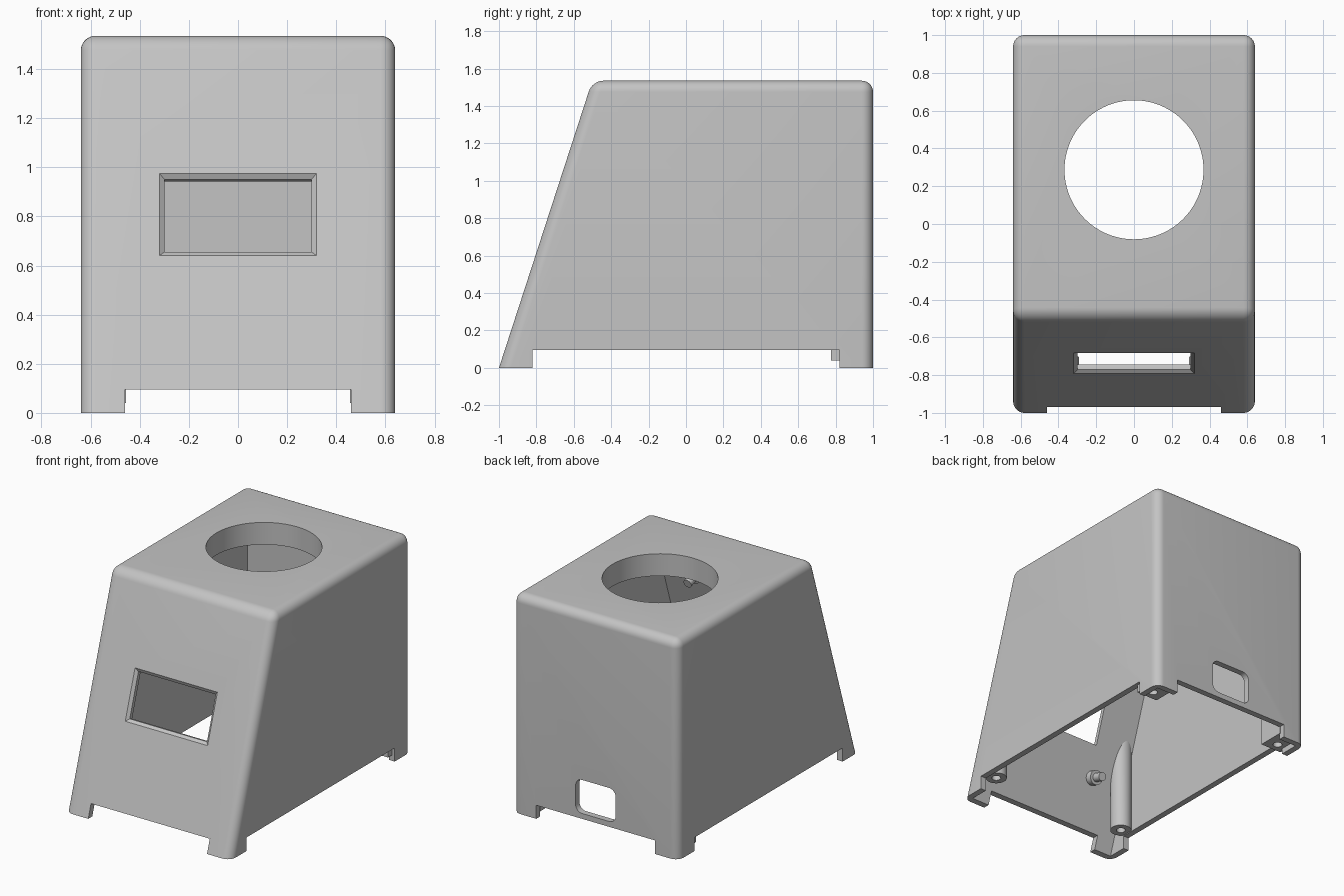
import bpy, bmesh, math
from mathutils import Matrix, Vector

cube = bpy.data.objects.get("Cube")
if cube:
    bpy.data.objects.remove(cube)

SLOPE = 0.325            # front wall lean, y per unit of height
HEIGHT, HALF_W = 1.535, 0.64
WALL = 0.043
LEAN = math.atan(SLOPE)

grey = bpy.data.materials.new("light_grey")
grey.use_nodes = True
grey.diffuse_color = (0.55, 0.55, 0.55, 1)
grey.node_tree.nodes["Principled BSDF"].inputs["Base Color"].default_value = (0.55, 0.55, 0.55, 1)


def finish(name, bm, matrix=None):
    if matrix:
        bm.transform(matrix)
    bmesh.ops.recalc_face_normals(bm, faces=bm.faces)
    mesh = bpy.data.meshes.new(name)
    bm.to_mesh(mesh)
    bm.free()
    mesh.materials.append(grey)
    obj = bpy.data.objects.new(name, mesh)
    bpy.context.collection.objects.link(obj)
    return obj


def prism(name, inset, bottom, top, back=1.0, bevel=0):
    """Box with a leaning front wall, pulled in by inset."""
    def front(z):
        return -1 + SLOPE * z + inset / math.cos(LEAN)
    bm = bmesh.new()
    profile = [(front(bottom), bottom), (back - inset, bottom),
               (back - inset, top), (front(top), top)]
    w = HALF_W - inset
    face = bm.faces.new([bm.verts.new((-w, y, z)) for y, z in profile])
    ext = bmesh.ops.extrude_face_region(bm, geom=[face])
    bmesh.ops.translate(bm, vec=(2 * w, 0, 0),
                        verts=[v for v in ext["geom"] if isinstance(v, bmesh.types.BMVert)])
    if bevel:
        edges = [e for e in bm.edges if any(v.co.z > bottom + 0.01 for v in e.verts)]
        bmesh.ops.bevel(bm, geom=edges, offset=bevel, segments=8, profile=0.5,
                        affect='EDGES', clamp_overlap=True)
    return finish(name, bm)


def box(name, size, center, round_y=0, matrix=None):
    bm = bmesh.new()
    bmesh.ops.create_cube(bm, size=1)
    bmesh.ops.scale(bm, vec=size, verts=bm.verts)
    if round_y:
        edges = [e for e in bm.edges if abs((e.verts[0].co - e.verts[1].co).y) > 0.01]
        bmesh.ops.bevel(bm, geom=edges, offset=round_y, segments=6, profile=0.5, affect='EDGES')
    bmesh.ops.translate(bm, vec=center, verts=bm.verts)
    return finish(name, bm, matrix)


def cylinder(name, radius, x, y, z0, z1, matrix=None, sides=32):
    bm = bmesh.new()
    bmesh.ops.create_cone(bm, cap_ends=True, segments=sides, radius1=radius,
                          radius2=radius, depth=z1 - z0)
    bmesh.ops.translate(bm, vec=(x, y, (z0 + z1) / 2), verts=bm.verts)
    return finish(name, bm, matrix)


def boolean(target, tool, operation='DIFFERENCE', keep=False):
    mod = target.modifiers.new("cut", 'BOOLEAN')
    mod.operation, mod.solver, mod.object = operation, 'EXACT', tool
    bpy.context.view_layer.objects.active = target
    bpy.ops.object.modifier_apply(modifier=mod.name)
    if not keep:
        bpy.data.objects.remove(tool)


def smooth(obj):
    bpy.ops.object.select_all(action='DESELECT')
    obj.select_set(True)
    bpy.context.view_layer.objects.active = obj
    bpy.ops.object.shade_smooth_by_angle(angle=math.radians(30))


# Hollow housing with a thick top
housing = prism("housing", 0, 0, HEIGHT, bevel=0.06)
boolean(housing, prism("cavity", WALL, -0.2, HEIGHT - 0.155))

# Round opening in the top
boolean(housing, cylinder("top_opening", 0.368, 0, 0.287, 1.2, 1.8, sides=96))

# Gaps between the corner feet
boolean(housing, box("side_gap", (3, 1.64, 0.19), (0, 0, 0)))
boolean(housing, box("end_gap", (0.92, 3, 0.19), (0, 0, 0)))

# Cable slot in the back
boolean(housing, box("cable_slot", (0.31, 0.4, 0.235), (0, 1, 0.25), round_y=0.05))

# Window frame of reference on the leaning front: x across, y up the slope, z outward
s, c = math.sin(LEAN), math.cos(LEAN)
mid_z = 0.8075
panel = Matrix(((1, 0, 0, 0), (0, s, -c, -1 + SLOPE * mid_z), (0, c, s, mid_z), (0, 0, 0, 1)))

# Window with a chamfered rim
boolean(housing, box("window_hole", (0.598, 0.31, 0.22), (0, 0, -0.1), matrix=panel))
bm = bmesh.new()
bmesh.ops.create_cube(bm, size=2)
for v in bm.verts:
    grow = 0.04 if v.co.z > 0 else 0
    v.co = Vector((v.co.x * (0.299 + grow), v.co.y * (0.155 + grow), v.co.z * 0.016))
boolean(housing, finish("window_chamfer", bm, panel))
smooth(housing)

# Screw posts inside the corners
inside = prism("post_limit", 0.02, -0.2, 1.4)
for side, x in (("right", -0.54), ("left", 0.54)):
    post = cylinder("front_post_" + side, 0.07, x, -0.78, 0.1, 0.85)
    boolean(post, inside, 'INTERSECT', keep=True)
    block = box("back_post_" + side, (0.17, 0.19, 0.2), (x, 0.87, 0.14))
    boolean(block, inside, 'INTERSECT', keep=True)
    for part, y in ((post, -0.78), (block, 0.84)):
        boolean(part, cylinder("screw_hole", 0.03, x, y, -0.1, 0.2))
        smooth(part)
bpy.data.objects.remove(inside)

# Mounting studs around the window, on the inner face
for side, x in (("right", -0.32), ("left", 0.32)):
    for level, v in (("lower", -0.38), ("upper", 0.38)):
        name = f"{level}_stud_{side}"
        smooth(cylinder(name, 0.05, x, v, -0.09, -0.03, panel, 24))
        smooth(cylinder(name + "_pin", 0.03, x, v, -0.155, -0.08, panel, 24))
